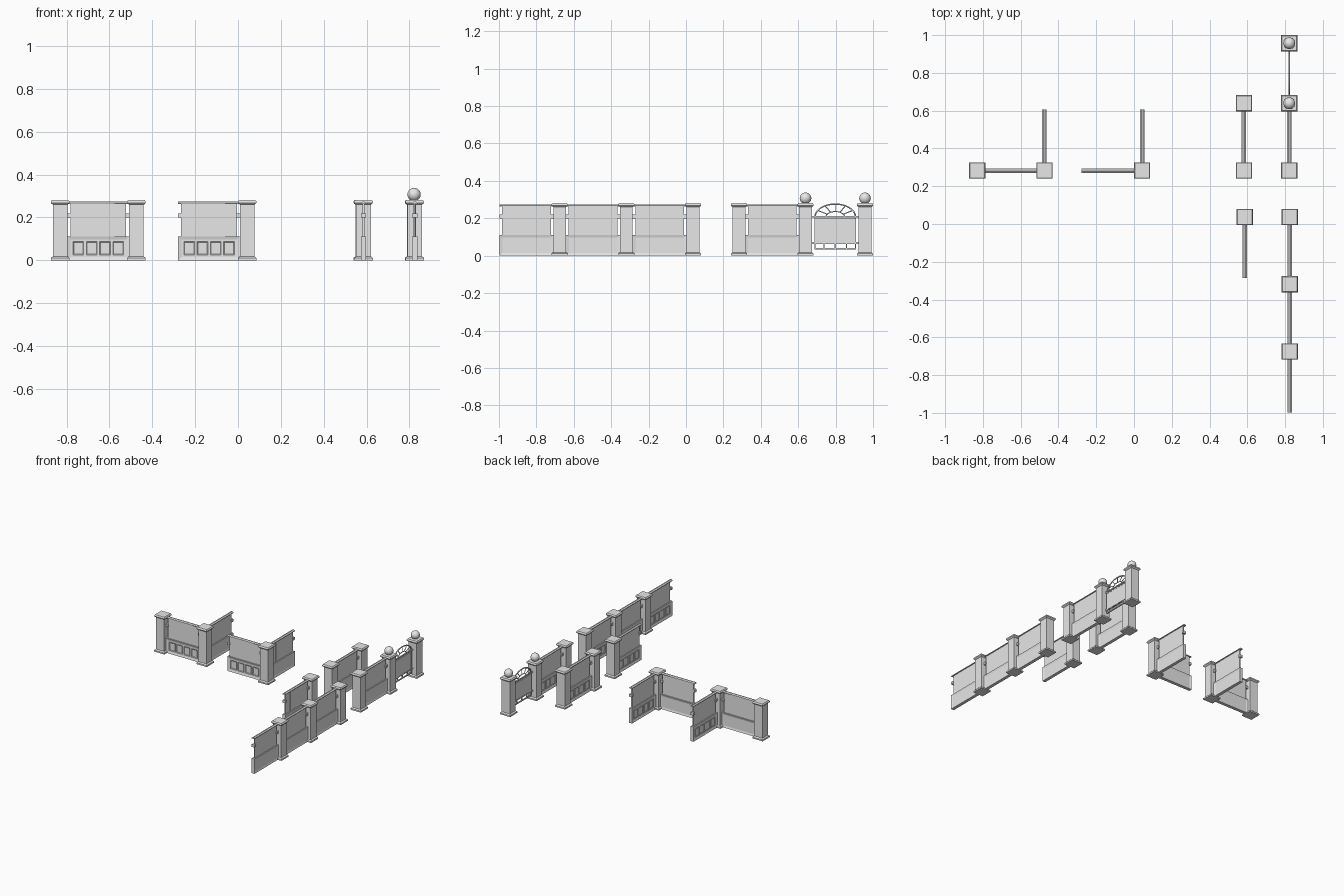
import bpy, bmesh, math
from mathutils import Matrix, Vector

cube = bpy.data.objects.get("Cube")
if cube:
    bpy.data.objects.remove(cube, do_unlink=True)

stone = bpy.data.materials.new("stone_grey")
stone.use_nodes = True
GREY = (0.8, 0.8, 0.8, 1)
stone.diffuse_color = GREY
stone.node_tree.nodes["Principled BSDF"].inputs["Base Color"].default_value = GREY


def finish(name, bm):
    bmesh.ops.recalc_face_normals(bm, faces=bm.faces)
    mesh = bpy.data.meshes.new(name)
    bm.to_mesh(mesh)
    bm.free()
    mesh.materials.append(stone)
    obj = bpy.data.objects.new(name, mesh)
    bpy.context.collection.objects.link(obj)
    return obj


def box(bm, lo, hi):
    """Axis-aligned box between two corners; returns its faces."""
    lo, hi = Vector(lo), Vector(hi)
    size = hi - lo
    m = Matrix.Translation((lo + hi) / 2) @ Matrix.Diagonal((*size, 1))
    verts = bmesh.ops.create_cube(bm, size=1, matrix=m)["verts"]
    return list({f for v in verts for f in v.link_faces})


def recess(bm, faces, side, margin, depth):
    """Sink a bordered panel into the face pointing to side (-1 or 1) along y."""
    for f in faces:
        f.normal_update()
    face = max(faces, key=lambda f: f.normal.y * side)
    bmesh.ops.inset_region(bm, faces=[face], thickness=margin)
    for v in face.verts:
        v.co.y -= side * depth


def extrude_x(bm, profile, x0, x1):
    """Closed (y, z) profile swept along x."""
    face = bm.faces.new([bm.verts.new((x0, y, z)) for y, z in profile])
    out = bmesh.ops.extrude_face_region(bm, geom=[face])["geom"]
    for v in out:
        if isinstance(v, bmesh.types.BMVert):
            v.co.x = x1


# Pillars: stacked square rings (half width, height)
SHAFT = 0.034
SPACING = 0.356
RINGS = [(0.043, 0), (0.043, 0.011), (0.039, 0.015), (SHAFT, 0.018),
         (SHAFT, 0.26), (0.039, 0.263), (0.043, 0.268), (0.043, 0.275),
         (0.039, 0.281)]


def pillar(name, x, y, ball=False):
    bm = bmesh.new()
    loops = [[bm.verts.new((x + sx * w, y + sy * w, z))
              for sx, sy in ((-1, -1), (1, -1), (1, 1), (-1, 1))]
             for w, z in RINGS]
    for a, b in zip(loops, loops[1:]):
        for i in range(4):
            j = (i + 1) % 4
            bm.faces.new((a[i], a[j], b[j], b[i]))
    bm.faces.new(loops[0])
    bm.faces.new(loops[-1])
    finish(name, bm)
    if ball:
        bm = bmesh.new()
        bmesh.ops.create_uvsphere(bm, u_segments=24, v_segments=14, radius=0.031,
                                  matrix=Matrix.Translation((x, y, 0.307)))
        obj = finish(name + "_ball", bm)
        for p in obj.data.polygons:
            p.use_smooth = True


# Wall bays: plinth wall, thin upper panel, fixing tabs and coping
HALF = SPACING / 2 - SHAFT


def wall(name, x, y, along_y=False):
    bm = bmesh.new()
    base = box(bm, (-HALF, -0.012, 0), (HALF, 0.012, 0.112))
    recess(bm, base, 1, 0.021, 0.004)
    recess(bm, base, -1, 0.021, 0.004)
    # four raised, framed squares on the face side
    for i in range(4):
        cx = (i - 1.5) * 0.062
        tile = box(bm, (cx - 0.025, -0.0105, 0.025), (cx + 0.025, -0.007, 0.087))
        recess(bm, tile, -1, 0.006, 0.003)
    # upper panel in two lapped pieces
    end, seam = HALF - 0.014, 0.075
    box(bm, (-end, -0.005, 0.112), (seam, 0.005, 0.264))
    box(bm, (seam, -0.004, 0.112), (end, 0.004, 0.264))
    # tabs that join the panel to its neighbours
    for s in (-1, 1):
        a, b = sorted((s * (end - 0.004), s * HALF))
        box(bm, (a, -0.012, 0.199), (b, 0.012, 0.219))
    # ridged coping
    extrude_x(bm, [(-0.012, 0.263), (0.012, 0.263), (0.012, 0.268),
                   (0.004, 0.274), (-0.004, 0.274), (-0.012, 0.268)], -HALF, HALF)
    turn = Matrix.Rotation(-math.pi / 2 if along_y else 0, 4, "Z")
    bm.transform(Matrix.Translation((x, y, 0)) @ turn)
    finish(name, bm)


MID = SPACING / 2
XA, XB, XC, XD, XR = -0.83, -0.474, 0.043, 0.582, 0.825
YB, YJ = 0.283, 0.037

# Rear-left corner run
pillar("left_end_pillar", XA, YB)
pillar("left_corner_pillar", XB, YB)
wall("left_front_wall", XA + MID, YB)
wall("left_return_wall", XB, YB + MID, True)

# Centre corner run
pillar("centre_corner_pillar", XC, YB)
wall("centre_front_wall", XC - MID, YB)
wall("centre_return_wall", XC, YB + MID, True)

# Inner short runs
pillar("inner_rear_pillar", XD, YB + SPACING)
pillar("inner_front_pillar", XD, YB)
wall("inner_rear_wall", XD, YB + MID, True)
pillar("single_pillar", XD + 0.004, YJ)
wall("single_wall", XD + 0.004, YJ - MID, True)

# Long outer run
for i in range(3):
    pillar(f"outer_pillar_{i + 1}", XR, YJ - i * SPACING)
    wall(f"outer_wall_{i + 1}", XR, YJ - i * SPACING - MID, True)

# Gate run
XG, YG0, YG1 = XR - 0.003, YB + SPACING, 0.957
pillar("gate_wall_pillar", XG, YB)
wall("gate_wall", XG, YB + MID, True)
pillar("gate_pillar_front", XG, YG0, ball=True)
pillar("gate_pillar_rear", XG, YG1, ball=True)

# Gate leaf: solid panel, rails and stiles
YC = (YG0 + YG1) / 2
W = 0.112
T = 0.004
bm = bmesh.new()


def gate_box(y0, y1, z0, z1, t=T):
    box(bm, (XG - t, YC + y0, z0), (XG + t, YC + y1, z1))


gate_box(-W, W, 0.068, 0.194, 0.0025)
for z in (0.034, 0.062, 0.192, 0.205):
    gate_box(-W, W, z, z + 0.007)
for s in (-1, 1):
    a, b = sorted((s * W, s * (W - 0.007)))
    gate_box(a, b, 0.034, 0.212)
    for z in (0.062, 0.203):
        a, b = sorted((s * W, s * 0.128))
        gate_box(a, b, z, z + 0.01, 0.005)
for y in (-0.06, 0, 0.06):
    gate_box(y - 0.003, y + 0.003, 0.034, 0.068, 0.003)
finish("gate_leaf", bm)


# Gate fan: two arches joined by spokes
def arch_point(a, ry, rz):
    return Vector((XG, YC + ry * math.cos(a), 0.208 + rz * math.sin(a)))


def tube(name, paths, radius):
    curve = bpy.data.curves.new(name, "CURVE")
    curve.dimensions = "3D"
    curve.bevel_depth = radius
    curve.bevel_resolution = 1
    curve.use_fill_caps = True
    for pts in paths:
        sp = curve.splines.new("POLY")
        sp.points.add(len(pts) - 1)
        for p, co in zip(sp.points, pts):
            p.co = (*co, 1)
    curve.materials.append(stone)
    bpy.context.collection.objects.link(bpy.data.objects.new(name, curve))


STEPS = 24
angles = [math.pi * i / STEPS for i in range(STEPS + 1)]
tube("gate_arch_outer", [[arch_point(a, 0.108, 0.068) for a in angles]], 0.0045)
tube("gate_arch_inner", [[arch_point(a, 0.05, 0.028) for a in angles]], 0.003)
tube("gate_spokes", [[arch_point(a, 0.05, 0.028), arch_point(a, 0.108, 0.068)]
                     for a in (math.pi * k / 6 for k in range(1, 6))], 0.003)
